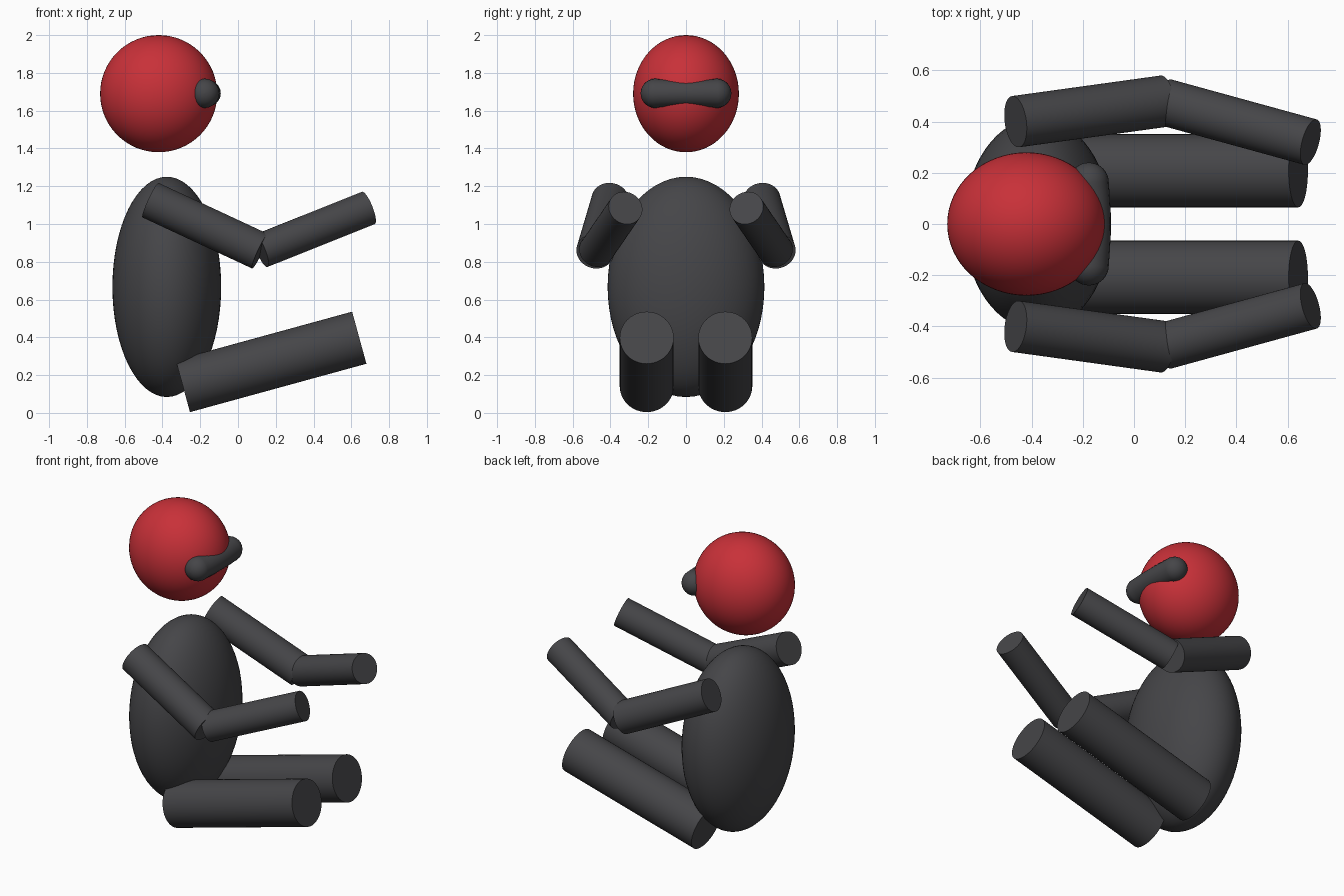
import bpy, math
from mathutils import Vector

if "Cube" in bpy.data.objects:
    bpy.data.objects.remove(bpy.data.objects["Cube"])


def material(name, rgb):
    m = bpy.data.materials.new(name)
    m.diffuse_color = (*rgb, 1)
    m.use_nodes = True
    m.node_tree.nodes["Principled BSDF"].inputs["Base Color"].default_value = m.diffuse_color
    return m


RED = material("red", (0.58, 0.03, 0.04))
DARK = material("charcoal", (0.06, 0.06, 0.065))


def finish(name, mat):
    o = bpy.context.object
    o.name = name
    o.data.materials.append(mat)
    bpy.ops.object.shade_smooth_by_angle(angle=math.radians(40))
    return o


def ellipsoid(name, centre, radii, mat):
    bpy.ops.mesh.primitive_uv_sphere_add(segments=64, ring_count=32, radius=1, location=centre)
    bpy.context.object.scale = radii
    bpy.ops.object.transform_apply(location=False, rotation=False, scale=True)
    return finish(name, mat)


def limb(name, a, b, r):
    a, b = Vector(a), Vector(b)
    d = b - a
    bpy.ops.mesh.primitive_cylinder_add(vertices=48, radius=r, depth=d.length, location=(a + b) / 2,
                                        rotation=d.to_track_quat('Z', 'Y').to_euler())
    return finish(name, DARK)


# Head and body
ellipsoid("head", (-0.42, 0, 1.69), (0.31, 0.28, 0.31), RED)
ellipsoid("torso", (-0.377, 0, 0.667), (0.288, 0.415, 0.583), DARK)

# Visor: bent capsule swept across the face, slightly slimmer in the middle
R, HALF = 0.077, 0.163
half = [(HALF * i / 8, 0.072 + 0.005 * (i / 8) ** 2) for i in range(8)]
half += [(HALF + R * math.sin(a), R * math.cos(a) + 0.0005)
         for a in (math.pi / 2 * i / 10 for i in range(11))]
path = [(-y, r) for y, r in reversed(half[1:])] + half
curve = bpy.data.curves.new("visor", 'CURVE')
curve.dimensions = '3D'
curve.bevel_depth = 1
curve.bevel_resolution = 8
curve.use_fill_caps = True
spline = curve.splines.new('POLY')
spline.points.add(len(path) - 1)
for p, (y, r) in zip(spline.points, path):
    p.co = (-0.163 - 0.5 * min(abs(y), HALF) ** 2, y, 1.692, 1)
    p.radius = r
visor = bpy.data.objects.new("visor", curve)
bpy.context.collection.objects.link(visor)
bpy.ops.object.select_all(action='DESELECT')
visor.select_set(True)
bpy.context.view_layer.objects.active = visor
bpy.ops.object.convert(target='MESH')
finish("visor", DARK)

# Paired limbs
for side, s in (("left", 1), ("right", -1)):
    limb(side + "_leg", (-0.292, s * 0.208, 0.142), (0.642, s * 0.208, 0.398), 0.143)
    limb(side + "_upper_arm", (-0.463, s * 0.4, 1.126), (0.117, s * 0.48, 0.856), 0.101)
    limb(side + "_forearm", (0.122, s * 0.476, 0.858), (0.69, s * 0.32, 1.085), 0.092)
